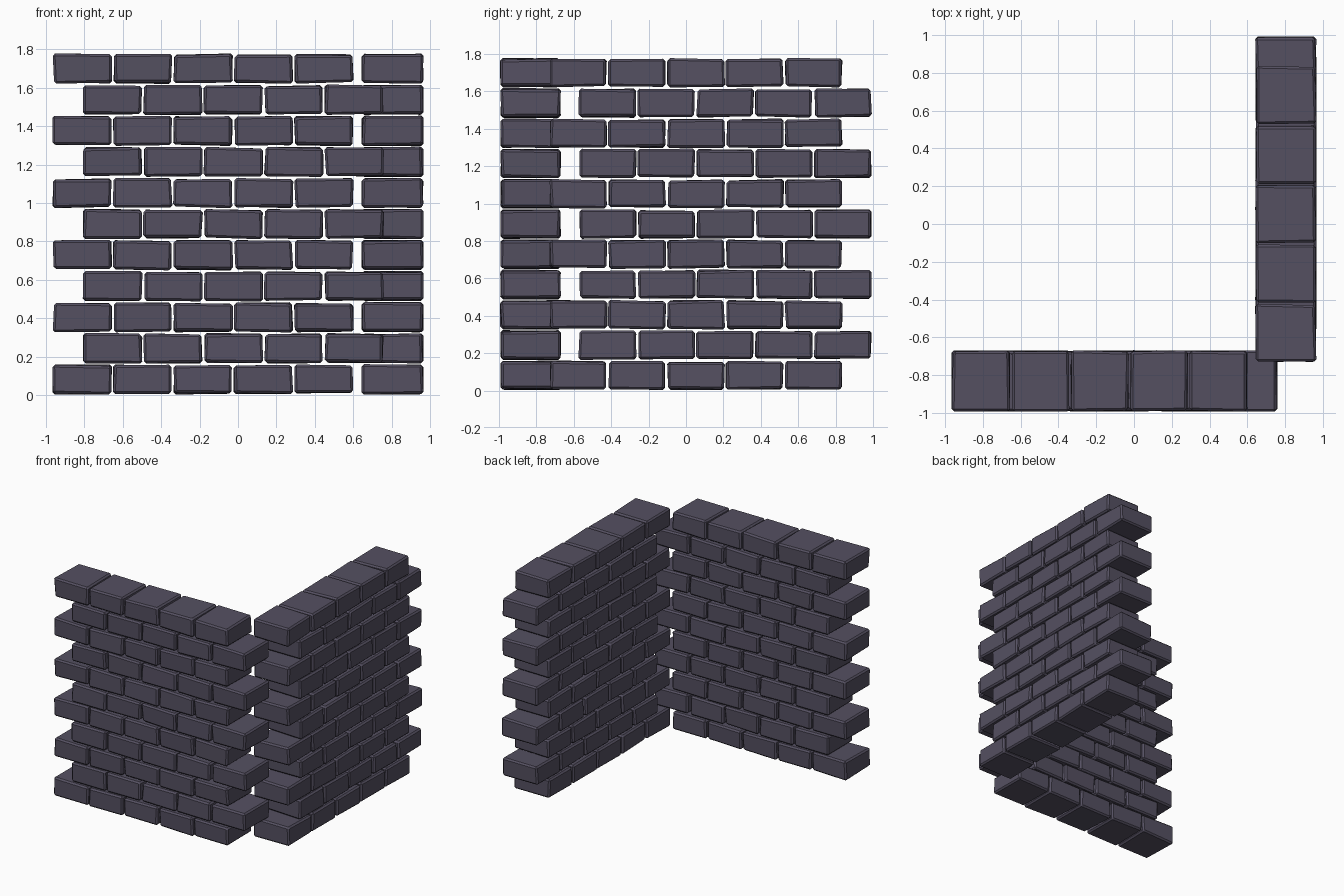
import bpy, bmesh, random
from mathutils import Vector

if "Cube" in bpy.data.objects:
    bpy.data.objects.remove(bpy.data.objects["Cube"])

random.seed(7)
ROWS, PER_ROW = 11, 5
PITCH_Z, PITCH, DEPTH = 0.1617, 0.3145, 0.328

stone = bpy.data.materials.new("dark_stone")
stone.diffuse_color = (0.09, 0.08, 0.12, 1)
stone.use_nodes = True
stone.node_tree.nodes["Principled BSDF"].inputs["Base Color"].default_value = stone.diffuse_color


def add_brick(bm, lo, hi):
    """Box with slightly uneven corners and chamfered edges."""
    tmp = bmesh.new()
    bmesh.ops.create_cube(tmp, size=1)
    lo, hi = Vector(lo), Vector(hi)
    for v in tmp.verts:
        for i in range(3):
            inset = random.uniform(0.001, 0.012)
            v.co[i] = lo[i] + inset if v.co[i] < 0 else hi[i] - inset
    bmesh.ops.bevel(tmp, geom=tmp.edges[:], offset=0.012, segments=1,
                    profile=0.5, affect='EDGES')
    mesh = bpy.data.meshes.new("tmp_brick")
    tmp.to_mesh(mesh)
    tmp.free()
    bm.from_mesh(mesh)
    bpy.data.meshes.remove(mesh)


def build_wall(name, axis, even_start, odd_start, side):
    """Running-bond wall along axis 0 (x) or 1 (y), alternate rows shifted."""
    bm = bmesh.new()
    for row in range(ROWS):
        start = odd_start if row % 2 else even_start
        z = row * PITCH_Z + 0.001
        for n in range(PER_ROW):
            a = start + n * PITCH
            lo, hi = [side, side, z], [side + DEPTH] * 2 + [z + PITCH_Z]
            lo[axis], hi[axis] = a, a + PITCH
            add_brick(bm, lo, hi)
    mesh = bpy.data.meshes.new(name)
    bm.to_mesh(mesh)
    bm.free()
    mesh.materials.append(stone)
    obj = bpy.data.objects.new(name, mesh)
    bpy.context.collection.objects.link(obj)


# front wall runs along x, side wall runs along y
build_wall("front_wall", 0, -0.968, -0.81, -0.995)
build_wall("side_wall", 1, -0.733, -0.577, 0.64)
